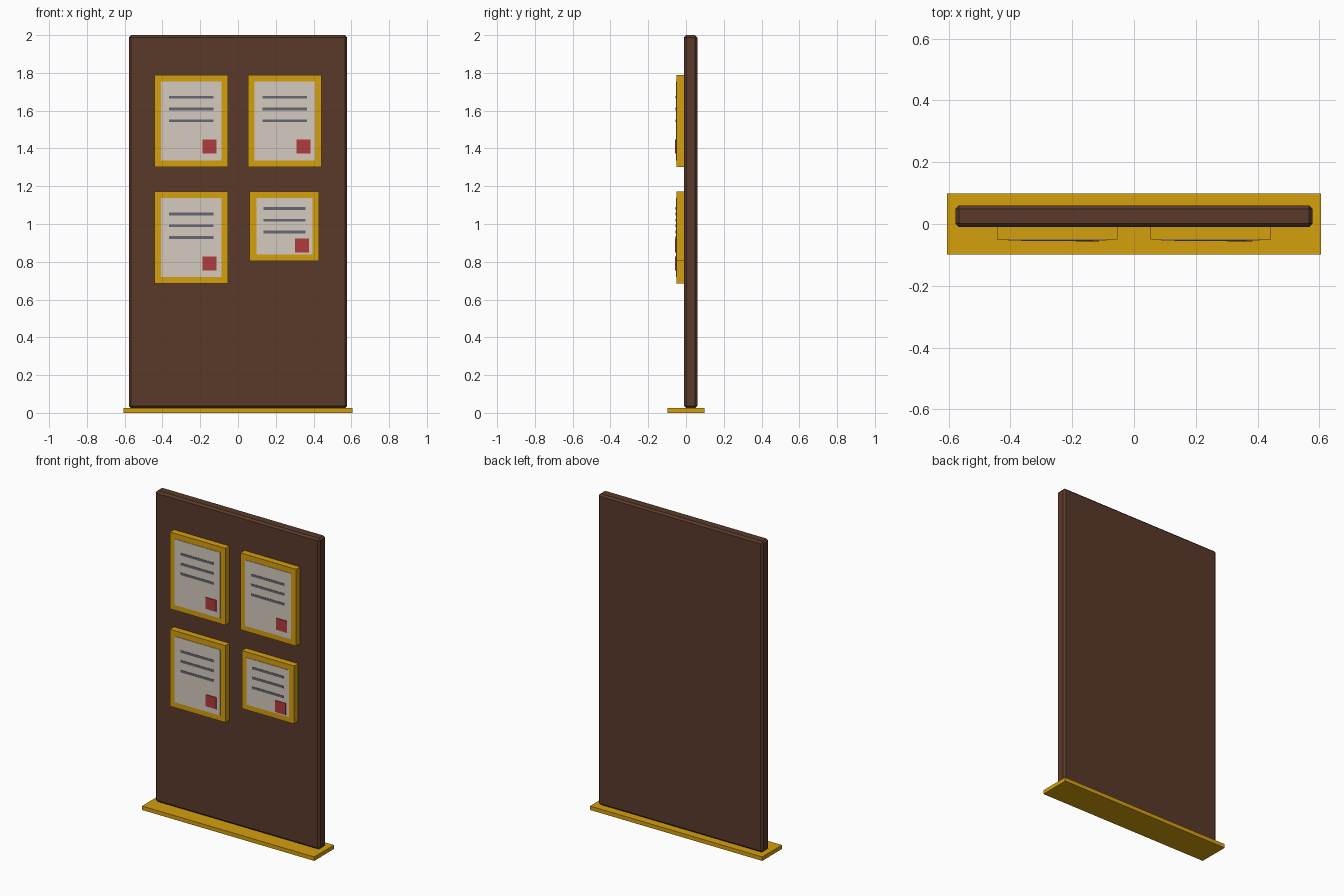
import bpy

if "Cube" in bpy.data.objects:
    bpy.data.objects.remove(bpy.data.objects["Cube"])


def material(name, color):
    m = bpy.data.materials.new(name)
    m.diffuse_color = (*color, 1.0)
    m.use_nodes = True
    m.node_tree.nodes["Principled BSDF"].inputs["Base Color"].default_value = m.diffuse_color
    return m


WOOD = material("dark_wood", (0.100, 0.042, 0.023))
GOLD = material("gold", (0.66, 0.35, 0.004))
PAPER = material("paper", (0.66, 0.60, 0.52))
INK = material("ink", (0.13, 0.14, 0.17))
WAX = material("red_wax", (0.44, 0.045, 0.045))


def box(name, x, y, z, mat, bevel=0.0):
    """Box spanning the (min, max) pairs given for each axis."""
    spans = (x, y, z)
    bpy.ops.mesh.primitive_cube_add(size=1, location=[(a + b) / 2 for a, b in spans])
    ob = bpy.context.object
    ob.name = name
    ob.scale = [b - a for a, b in spans]
    bpy.ops.object.transform_apply(location=False, rotation=False, scale=True)
    ob.data.materials.append(mat)
    if bevel:
        mod = ob.modifiers.new("chamfer", "BEVEL")
        mod.width = bevel
        mod.segments = 1
    return ob


def around(c, size):
    return (c - size / 2, c + size / 2)


# Standing panel and its base plate
box("panel", (-0.578, 0.578), (-0.01, 0.06), (0.025, 2.0), WOOD, bevel=0.012)
box("base_plate", (-0.605, 0.605), (-0.099, 0.099), (0, 0.025), GOLD)


def certificate(label, cx, cz, w, h):
    # Frame with a slightly raised sheet
    box(f"{label}_frame", around(cx, w), (-0.05, -0.008), around(cz, h), GOLD)
    box(f"{label}_sheet", around(cx, w - 0.07), (-0.053, -0.045), around(cz, h - 0.07), PAPER)
    # Three ruled lines
    for i in range(3):
        z = cz + 0.257 * h - 0.0625 * i
        box(f"{label}_line_{i + 1}", around(cx, 0.6 * w), (-0.055, -0.05), around(z, 0.015), INK)
    # Square seal in the lower right corner
    box(f"{label}_seal", around(cx + 0.25 * w, 0.074), (-0.057, -0.05),
        around(cz - 0.28 * h, 0.074), WAX)


certificate("top_left", -0.248, 1.546, 0.39, 0.488)
certificate("top_right", 0.248, 1.546, 0.39, 0.488)
certificate("bottom_left", -0.248, 0.928, 0.39, 0.488)
certificate("bottom_right", 0.246, 0.988, 0.368, 0.368)
